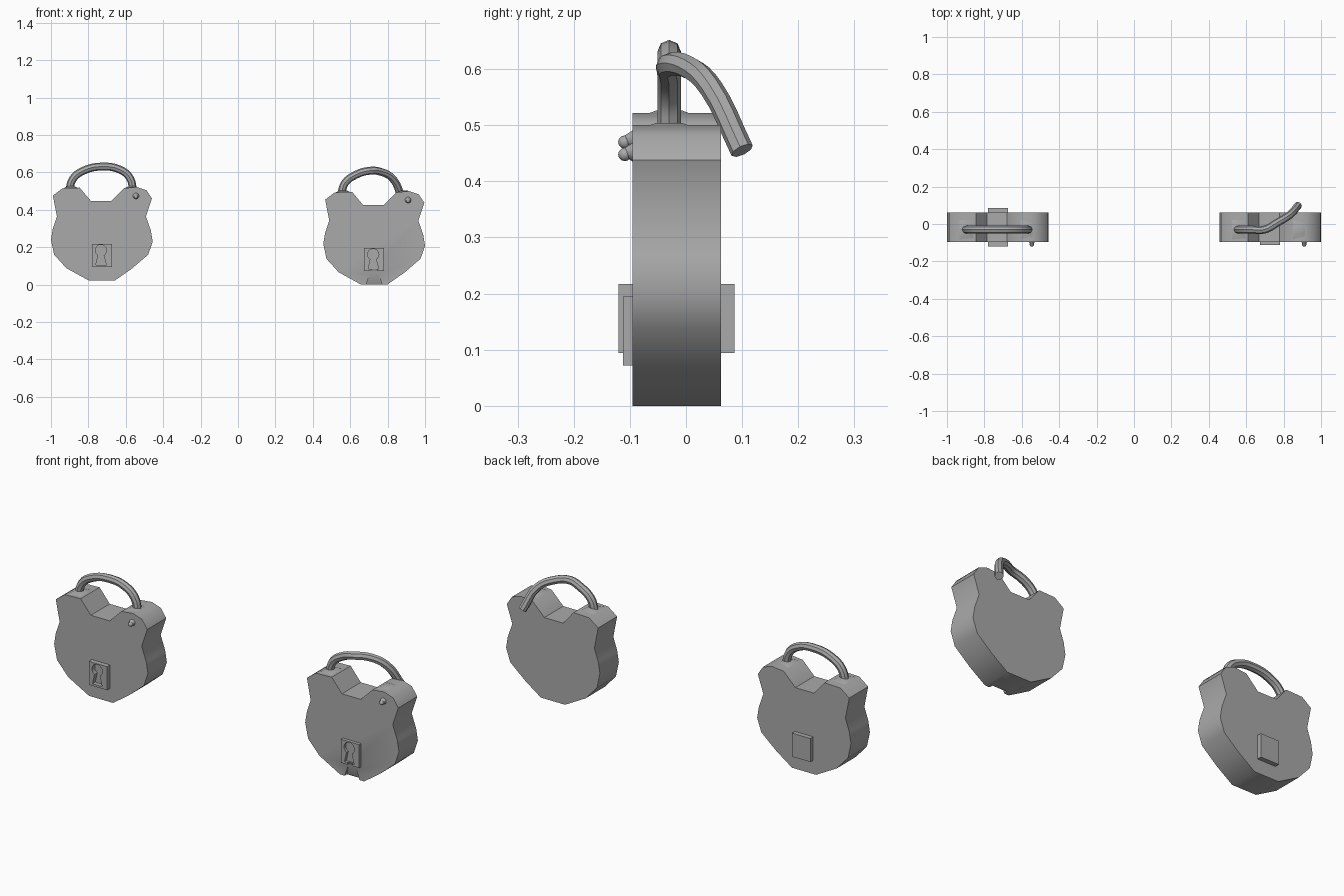
import bpy, bmesh, math
from mathutils import Matrix

cube = bpy.data.objects.get("Cube")
if cube:
    bpy.data.objects.remove(cube, do_unlink=True)

steel = bpy.data.materials.new("grey_steel")
steel.use_nodes = True
steel.diffuse_color = (0.4, 0.4, 0.4, 1)
steel.node_tree.nodes["Principled BSDF"].inputs["Base Color"].default_value = (0.4, 0.4, 0.4, 1)

FRONT, BACK, SHACKLE_Y = -0.095, 0.062, -0.03


def finish(name, bm, place):
    """Turn a bmesh into a placed, coloured object."""
    bmesh.ops.recalc_face_normals(bm, faces=bm.faces)
    mesh = bpy.data.meshes.new(name)
    bm.to_mesh(mesh)
    bm.free()
    mesh.materials.append(steel)
    obj = bpy.data.objects.new(name, mesh)
    obj.location = place
    bpy.context.collection.objects.link(obj)
    return obj


def prism(name, outline, y0, y1, place):
    """Extrude an x-z outline from y0 to y1."""
    bm = bmesh.new()
    face = bm.faces.new([bm.verts.new((x, y0, z)) for x, z in outline])
    new = bmesh.ops.extrude_face_region(bm, geom=[face])["geom"]
    moved = [v for v in new if isinstance(v, bmesh.types.BMVert)]
    bmesh.ops.translate(bm, verts=moved, vec=(0, y1 - y0, 0))
    return finish(name, bm, place)


def cone(name, r1, r2, depth, sides, matrix, place):
    bm = bmesh.new()
    bmesh.ops.create_cone(bm, cap_ends=True, segments=sides, radius1=r1,
                          radius2=r2, depth=depth, matrix=matrix)
    return finish(name, bm, place)


def select_only(obj):
    bpy.ops.object.select_all(action='DESELECT')
    obj.select_set(True)
    bpy.context.view_layer.objects.active = obj


def cut(cutter, *targets):
    cutter.hide_render = True
    for obj in targets:
        mod = obj.modifiers.new("cut", 'BOOLEAN')
        mod.operation, mod.solver, mod.object = 'DIFFERENCE', 'EXACT', cutter
        select_only(obj)
        bpy.ops.object.modifier_apply(modifier=mod.name)
    bpy.data.objects.remove(cutter, do_unlink=True)


def tube(name, points, radius, place):
    curve = bpy.data.curves.new(name, 'CURVE')
    curve.dimensions = '3D'
    curve.bevel_depth, curve.bevel_resolution = radius, 2
    curve.resolution_u, curve.use_fill_caps = 4, True
    spline = curve.splines.new('BEZIER')
    spline.bezier_points.add(len(points) - 1)
    for bp, co in zip(spline.bezier_points, points):
        bp.co = co
        bp.handle_left_type = bp.handle_right_type = 'AUTO'
    curve.materials.append(steel)
    obj = bpy.data.objects.new(name, curve)
    obj.location = place
    bpy.context.collection.objects.link(obj)
    select_only(obj)
    bpy.ops.object.convert(target='MESH')
    return bpy.context.view_layer.objects.active


# Body outline, clockwise from the upper corner of the right ear
BODY = [(-.262, .476), (-.21, .515), (-.118, .518), (-.059, .447), (.05, .447),
        (.118, .515), (.187, .522), (.238, .505), (.268, .46), (.236, .364),
        (.262, .29), (.272, .23), (.248, .16), (.16, .085), (.07, .022),
        (-.07, .022), (-.19, .088), (-.255, .16), (-.272, .24), (-.262, .30),
        (-.24, .364)]

# Keyhole: round head above a flared slot
KEYHOLE = [(-.005 + .03 * math.cos(a), .183 + .03 * math.sin(a))
           for a in (math.radians(-60 + 300 * i / 14) for i in range(15))]
KEYHOLE += [(-.032, .105), (.024, .105)]

CLOSED = [(-.176, .49), (-.155, .565), (-.096, .61), (0, .631),
          (.096, .615), (.15, .57), (.168, .49)]
OPEN = [(-.176, -.03, .51), (-.155, -.03, .567), (-.096, -.03, .61),
        (-.03, -.03, .63), (.035, .005, .625), (.1, .045, .588),
        (.15, .1, .477)]


def padlock(side, place, shackle_path, plate_front):
    body = prism(side + "_body", BODY, FRONT, BACK, place)

    # Front key plate with its keyhole
    rect = [(-.053, .094), (.053, .094), (.053, .217), (-.053, .217)]
    plate = prism(side + "_key_plate", rect, plate_front, FRONT + .004, place)
    cut(prism("keyhole_cutter", KEYHOLE, plate_front - .01, FRONT - .002, place), plate)

    # Raised ridges on the ears around the shackle feet
    ridges = [cone(side + "_ear_ridge", .064, .025, .014, 4,
                   Matrix.Translation((x, SHACKLE_Y, .519))
                   @ Matrix.Diagonal((1, 1.35, 1, 1))
                   @ Matrix.Rotation(math.pi / 4, 4, 'Z'), place)
              for x in (-.165, .16)]

    shackle = tube(side + "_shackle", shackle_path, .021, place)

    # Small rivet with a ball end
    rivet = cone(side + "_rivet", .018, .008, .016, 10,
                 Matrix.Translation((.182, FRONT - .006, .474))
                 @ Matrix.Rotation(math.pi / 2, 4, 'X'), place)
    bm = bmesh.new()
    bmesh.ops.create_uvsphere(bm, u_segments=10, v_segments=6, radius=.012,
                              matrix=Matrix.Translation((.182, FRONT - .014, .47)))
    ball = finish(side + "_rivet_ball", bm, place)
    return [body, plate, shackle, rivet, ball] + ridges


closed_path = [(x, SHACKLE_Y, z) for x, z in CLOSED]
right_place, left_place = (-.728, 0, 0), (.728, 0, -.022)
parts = padlock("right", right_place, closed_path, -.12)
left_parts = padlock("left", left_place, OPEN, -.112)

# Plain plate on the back of the closed lock
back_rect = [(-.053, .094), (.053, .094), (.053, .217), (-.053, .217)]
parts.append(prism("right_back_plate", back_rect, BACK - .004, .086, right_place))

# Pointed notch under the open lock's keyhole
notch = cone("notch_cutter", .066, 0, .13, 4,
             Matrix.Translation((0, -.118, .077)) @ Matrix.Rotation(math.pi / 4, 4, 'Z'),
             left_place)
cut(notch, left_parts[0], left_parts[1])

# Smooth the rounded surfaces, keep the edges crisp
for obj in parts + left_parts:
    select_only(obj)
    bpy.ops.object.shade_smooth_by_angle(angle=math.radians(44))
